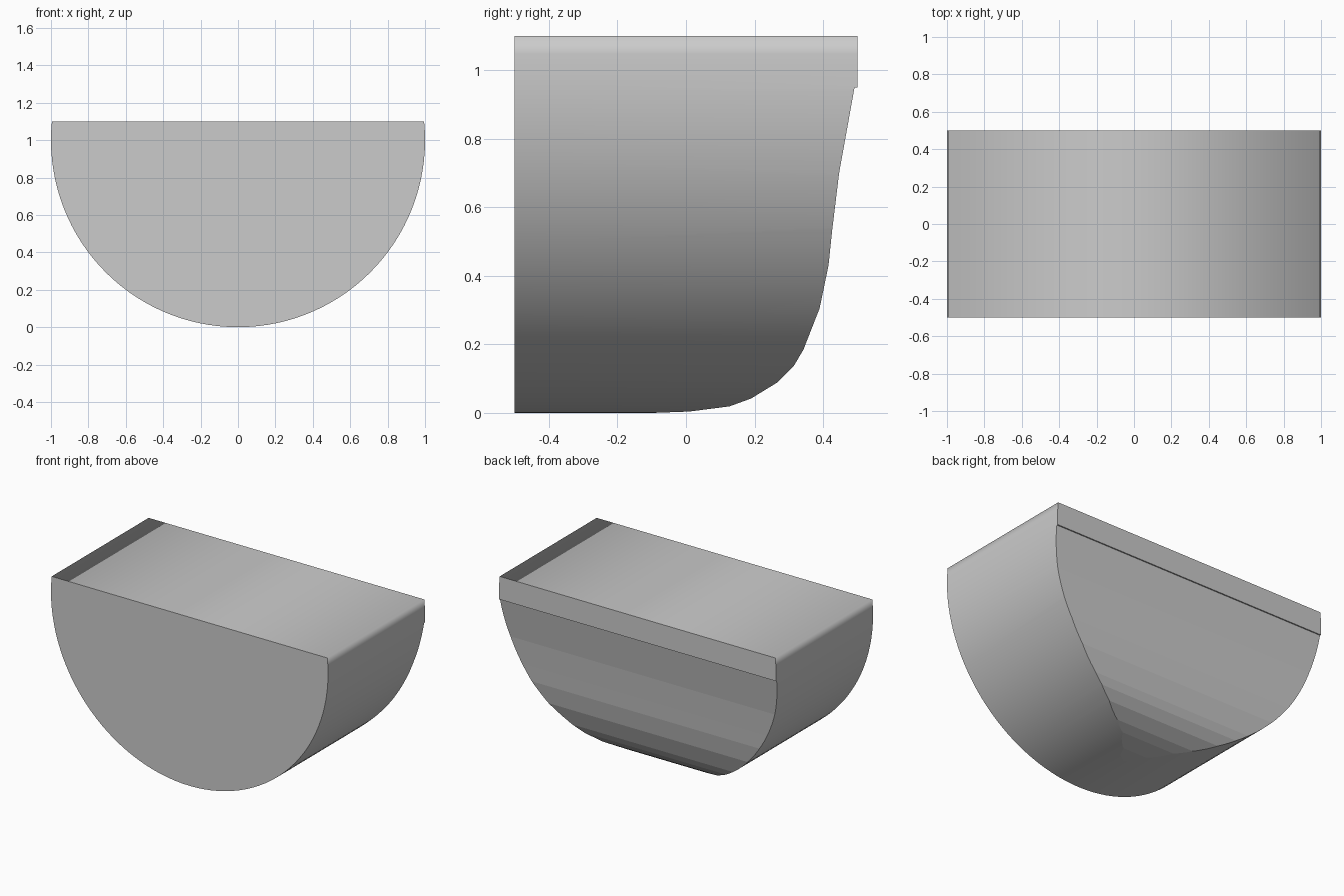
import bpy, bmesh, math

if "Cube" in bpy.data.objects:
    bpy.data.objects.remove(bpy.data.objects["Cube"])


def prism(name, points, extrude, smooth_sides=False):
    """Extrude a closed outline into a solid along the given vector."""
    bm = bmesh.new()
    base = bm.faces.new([bm.verts.new(p) for p in points])
    result = bmesh.ops.extrude_face_region(bm, geom=[base], use_keep_orig=True)
    moved = [g for g in result["geom"] if isinstance(g, bmesh.types.BMVert)]
    bmesh.ops.translate(bm, vec=extrude, verts=moved)
    bmesh.ops.recalc_face_normals(bm, faces=bm.faces)
    for f in bm.faces:
        f.smooth = smooth_sides and len(f.verts) == 4
    mesh = bpy.data.meshes.new(name)
    bm.to_mesh(mesh)
    bm.free()
    obj = bpy.data.objects.new(name, mesh)
    bpy.context.collection.objects.link(obj)
    return obj


# Half-round body: lower semicircle with short straight-topped shoulders
TOP = 1.10
SEGMENTS = 64
start = math.asin(TOP - 1)
sweep = math.pi + 2 * start
outline = []
for i in range(SEGMENTS + 1):
    a = start - sweep * i / SEGMENTS
    outline.append((math.cos(a), -0.5, 1 + math.sin(a)))
body = prism("half_round_body", outline, (0, 1.2, 0), smooth_sides=True)

# Side profile: flat front, small lip at the top back, faceted curved back
back = [(0.5, 1.3), (0.5, 0.95), (0.492, 0.95), (0.447, 0.70), (0.427, 0.535),
        (0.416, 0.43), (0.39, 0.305), (0.343, 0.185), (0.316, 0.139),
        (0.267, 0.089), (0.19, 0.042), (0.127, 0.019), (0.01, 0.004),
        (-0.15, -0.002)]
profile = back + [(-0.15, -0.2), (-0.7, -0.2), (-0.7, 1.3)]
cutter = prism("back_cutter", [(-1.3, y, z) for y, z in profile], (2.6, 0, 0))
cutter.hide_render = True

# Keep only the overlap of the two shapes
mod = body.modifiers.new("shape_back", "BOOLEAN")
mod.operation = "INTERSECT"
mod.solver = "EXACT"
mod.object = cutter
bpy.context.view_layer.objects.active = body
body.select_set(True)
bpy.ops.object.modifier_apply(modifier=mod.name)
bpy.data.objects.remove(cutter, do_unlink=True)
